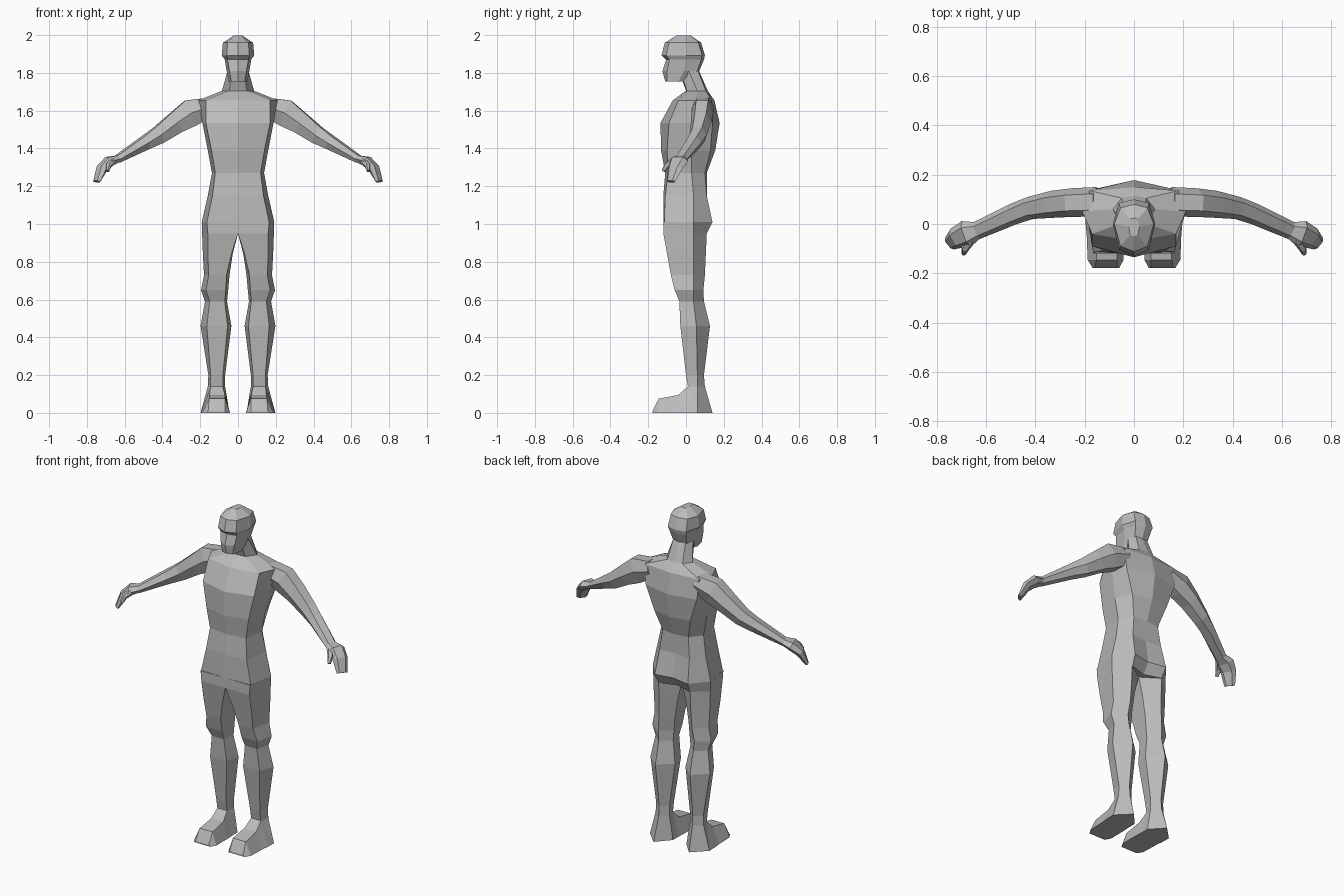
import bpy, bmesh
from mathutils import Vector

grey = bpy.data.materials.new("plain_grey")
grey.diffuse_color = (0.5, 0.5, 0.5, 1)


def loft(name, rings, mirror=False):
    """Skin a list of equal-length point rings and cap both ends."""
    bm = bmesh.new()
    rows = [[bm.verts.new(p) for p in ring] for ring in rings]
    n = len(rows[0])
    for a, b in zip(rows, rows[1:]):
        for i in range(n):
            j = (i + 1) % n
            bm.faces.new((a[i], a[j], b[j], b[i]))
    bm.faces.new(rows[0])
    bm.faces.new(rows[-1])
    bmesh.ops.recalc_face_normals(bm, faces=bm.faces[:])
    me = bpy.data.meshes.new(name)
    bm.to_mesh(me)
    bm.free()
    me.materials.append(grey)
    ob = bpy.data.objects.new(name, me)
    bpy.context.collection.objects.link(ob)
    if mirror:
        ob.modifiers.new("other_side", 'MIRROR')
    return ob


def body_ring(z, yf, xf, yfo, xs, ys, xb, yb, ybc):
    """Symmetric ring: front centre, front corner, side, back corner, back centre."""
    half = [(xf, yfo, z), (xs, ys, z), (xb, yb, z)]
    return ([(0, yf, z)] + half + [(0, ybc, z)]
            + [(-x, y, w) for x, y, w in reversed(half)])


def limb(name, path):
    """Six-sided tube through (x, y, z, half width, half height)."""
    pts = [Vector(p[:3]) for p in path]
    rings = []
    for i, (c, p) in enumerate(zip(pts, path)):
        t = (pts[min(i + 1, len(pts) - 1)] - pts[max(i - 1, 0)]).normalized()
        u = t.cross(Vector((0, 0, 1))).normalized()
        v = u.cross(t)
        rings.append([c + u * p[3] * a + v * p[4] * b for a, b in
                      ((1, 0), (.55, 1), (-.55, 1), (-1, 0), (-.55, -1), (.55, -1))])
    return loft(name, rings, True)


# Trunk from crotch to neck
loft("torso", [body_ring(*r) for r in (
    (.95, -.12, .16, -.118, .19, .04, .10, .11, .08),
    (1.01, -.12, .165, -.115, .192, .04, .11, .14, .12),
    (1.15, -.12, .135, -.11, .16, .04, .10, .11, .10),
    (1.27, -.11, .12, -.095, .138, .03, .085, .10, .11),
    (1.39, -.132, .14, -.10, .16, .03, .12, .13, .155),
    (1.535, -.135, .17, -.09, .188, .04, .17, .14, .178),
    (1.655, -.07, .17, -.04, .21, .05, .18, .135, .15),
    (1.705, 0, .045, .005, .085, .06, .05, .105, .115),
    (1.82, -.04, .035, -.035, .053, .01, .04, .06, .065))])

# Head with brow, eye hollow and chin
loft("head", [body_ring(*r) for r in (
    (1.755, -.11, .035, -.10, .050, -.04, .03, .00, .01),
    (1.81, -.125, .045, -.10, .060, -.01, .045, .06, .07),
    (1.87, -.105, .055, -.088, .070, .00, .055, .08, .095),
    (1.893, -.13, .06, -.105, .086, .00, .062, .085, .10),
    (1.96, -.112, .055, -.09, .080, .00, .055, .065, .08),
    (1.998, -.05, .015, -.045, .022, -.01, .015, .02, .025))])

# Legs: flat front, ridge at the back
leg = (
    (1.01, .00, .165, -.12, .192, .04, .11, .14, 0),
    (.95, .00, .16, -.12, .190, .04, .105, .11, 0),
    (.84, .035, .16, -.10, .186, .04, .105, .105, .028),
    (.73, .06, .155, -.08, .180, .04, .11, .10, .045),
    (.65, .065, .17, -.06, .196, .04, .12, .092, .052),
    (.59, .07, .15, -.035, .175, .04, .115, .095, .058),
    (.46, .055, .165, -.03, .198, .055, .115, .127, .035),
    (.20, .08, .145, .00, .157, .06, .112, .095, .068),
    (.14, .08, .145, .01, .160, .06, .112, .10, .068),
    (.00, .06, .18, .00, .198, .06, .118, .14, .045))
loft("leg", [[(fi, yf, z), (fo, yf, z), (so, ys, z), (bx, yb, z), (si, ys, z)]
             for z, fi, fo, yf, so, ys, bx, yb, si in leg], True)

# Feet: wedge sections running forward to the toe
foot = ((.06, .045, .198, .07, .157, .135), (.01, .045, .197, .08, .145, .14),
        (-.04, .042, .192, .07, .15, .095), (-.145, .042, .188, .068, .153, .075),
        (-.178, .06, .168, .07, .158, .01))
loft("foot", [[(a, y, 0), (b, y, 0), (d, y, z), (c, y, z)]
              for y, a, b, c, d, z in foot], True)

# Arms, hands and thumbs
limb("arm", ((.15, .09, 1.62, .06, .05), (.25, .087, 1.588, .058, .072),
             (.33, .08, 1.535, .055, .057), (.42, .065, 1.47, .046, .046),
             (.49, .04, 1.43, .043, .036), (.64, -.028, 1.342, .036, .019)))
limb("hand", ((.635, -.026, 1.345, .035, .018), (.68, -.04, 1.333, .055, .025),
              (.72, -.057, 1.295, .045, .021), (.748, -.08, 1.225, .030, .010)))
limb("thumb", ((.66, -.065, 1.335, .018, .016), (.685, -.10, 1.31, .016, .014),
               (.69, -.12, 1.28, .010, .009)))
